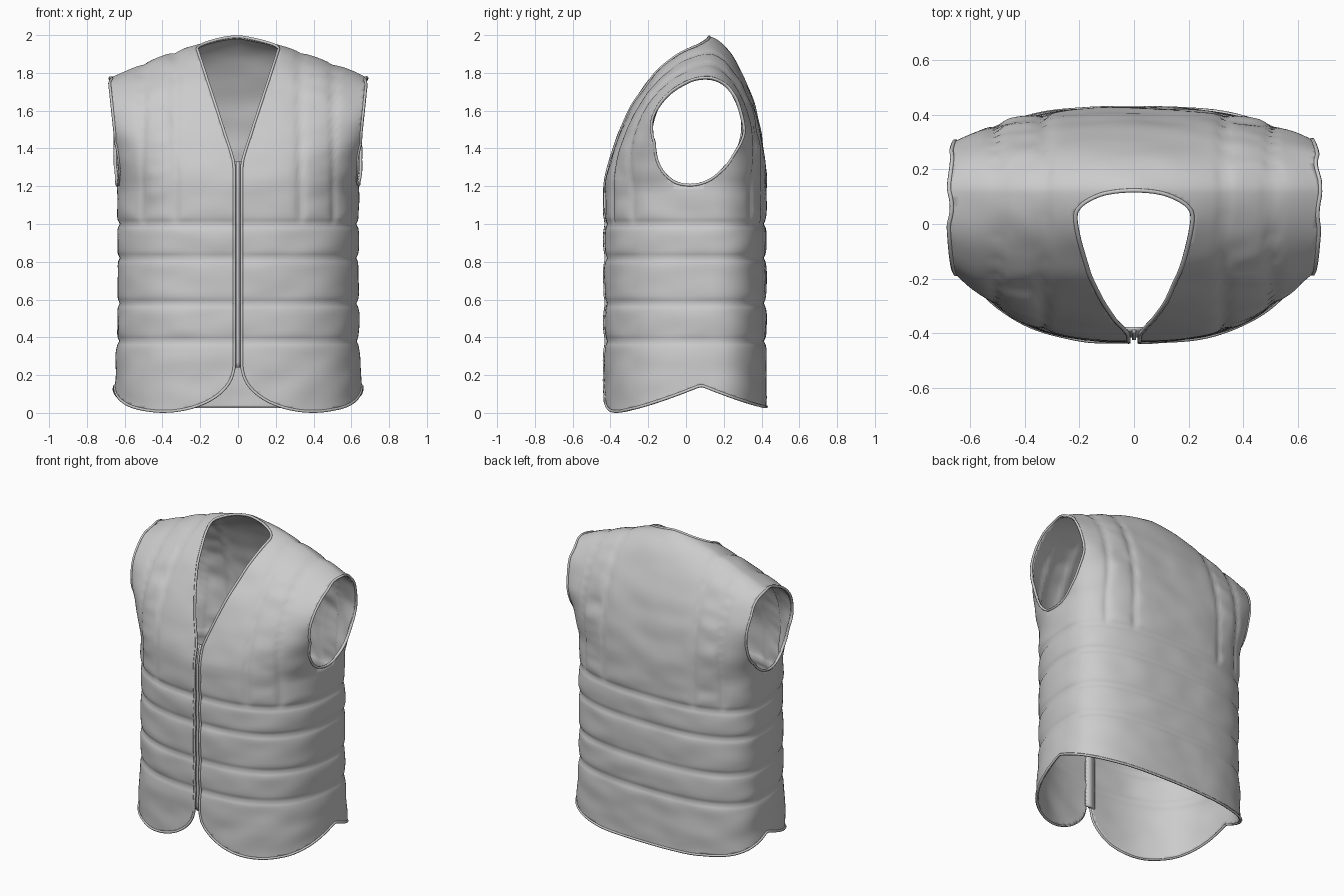
import bpy, bmesh, math
from mathutils import Vector, noise

if "Cube" in bpy.data.objects:
    bpy.data.objects.remove(bpy.data.objects["Cube"])

COLS, CHEST, RIDGE_Y = 240, 1.2, 0.12
FRONT, BACK = 0.545, 0.30          # depth in front of / behind the shoulder ridge
SEAMS_Z, SEAMS_X = (0.38, 0.58, 0.82, 1.0), (0.33, 0.505)


def shoulder_z(x):
    return 1.985 - 0.215 * (abs(x) / 0.68) ** 1.45


def dome(t, n):
    return max(0.0, 1 - t ** n) ** (1 / n)


def front_depth(t):
    return FRONT * dome(t, 1.4 + 0.3 * t)


def torso_point(phi, z, t):
    # rounded-box cross-section that closes into a sloping shoulder ridge as t -> 1
    c, s = math.cos(phi), math.sin(phi)
    n = 2.6 + 2.5 * t
    r = (abs(c) ** n + abs(s) ** n) ** (-1 / n)
    half = 0.634 + 0.05 * t + 0.19 * t * t + 0.022 * max(0.0, 1 - z / 0.5) ** 1.5
    x = half * c * r
    depth = front_depth(t) if s < 0 else BACK * dome(t, 1.78)
    if t > 0:
        z = CHEST + (shoulder_z(x) - CHEST) * t
    return Vector((x, RIDGE_Y + depth * s * r, z))


def quilting(p):
    # padded panels between stitched seams, plus soft cloth wrinkles
    ax = abs(p.x)
    d = min(abs(p.z - s) for s in SEAMS_Z)
    if p.z > 1.0:
        d = min([d] + [abs(ax - s) for s in SEAMS_X])
    out = 0.014 * (1 - math.exp(-d / 0.018)) - 0.008
    fade = min(1.0, d / 0.05)
    out += 0.007 * fade * noise.noise(Vector((p.x * 5, p.y * 5, p.z * 9)))
    if p.z > 1.0 and SEAMS_X[0] < ax < SEAMS_X[1]:
        out += 0.008 * fade * noise.noise(Vector((p.x * 4, p.y * 9, p.z * 14)))
    return out


def clip(verts, faces, keep):
    # trim the sheet along keep(v) = 0
    verts, val, cache, result = list(verts), [keep(v) for v in verts], {}, []
    for face in faces:
        poly = []
        for k, a in enumerate(face):
            b = face[(k + 1) % len(face)]
            if val[a] > 0:
                poly.append(a)
            if (val[a] > 0) != (val[b] > 0):
                key = (min(a, b), max(a, b))
                if key not in cache:
                    i, j = key
                    cache[key] = len(verts)
                    verts.append(verts[i].lerp(verts[j], val[i] / (val[i] - val[j])))
                poly.append(cache[key])
        if len(poly) > 2:
            result.append(poly)
    return verts, result


def hem(v):
    ax = abs(v.x)
    if v.y < 0.08:
        if ax < 0.4:
            u = min(1.0, (0.4 - ax) / 0.38)
            h = 0.24 * (1 - math.sqrt(1 - u * u))
        else:
            h = 0.14 * max(0.0, (v.y + 0.363) / 0.443) ** 1.3
    else:
        h = 0.025 + 0.115 * max(0.0, (0.42 - v.y) / 0.34) ** 1.2
    return v.z - h - 0.007


def neck_and_opening(v):
    vee = 0.02 + max(0.0, v.z - 1.33) * 0.19 / 0.58
    q = 1 - (max(0.0, v.y) / 0.125) ** 2.5
    return abs(v.x) - min(vee, 0.22 * math.copysign(math.sqrt(abs(q)), q))


def armhole(v):
    if abs(v.x) < 0.45:
        return 1.0
    cy = 0.06 + 0.14 * (v.z - 1.49)
    return (abs(v.y - cy) / 0.222) ** 2.1 + (abs(v.z - 1.49) / 0.285) ** 2.1 - 1


def shoulder_end(v):
    if v.z < 1.1:
        return 1.0
    return max(0.65, 0.632 + 0.05 * (v.z - 1.3) / 0.47) - abs(v.x)


def add_object(name, data):
    ob = bpy.data.objects.new(name, data)
    bpy.context.collection.objects.link(ob)
    return ob


def mesh_object(name, bm, thickness):
    me = bpy.data.meshes.new(name)
    bm.to_mesh(me)
    for p in me.polygons:
        p.use_smooth = True
    ob = add_object(name, me)
    mod = ob.modifiers.new("thickness", 'SOLIDIFY')
    mod.thickness, mod.offset = thickness, -1
    return ob


def fill(bm, verts, faces):
    bv = [bm.verts.new(v) for v in verts]
    for f in faces:
        try:
            bm.faces.new([bv[i] for i in f])
        except ValueError:
            pass


# vest body: full torso sheet
rows = [(-0.04 + 0.02 * i, 0.0) for i in range(62)]
rows += [(CHEST, math.sin(math.pi / 2 * i / 52)) for i in range(1, 53)]
grid = [torso_point(2 * math.pi * j / COLS, z, min(t, 1.0)) for z, t in rows for j in range(COLS)]
quads = [(i * COLS + j, i * COLS + (j + 1) % COLS,
          (i + 1) * COLS + (j + 1) % COLS, (i + 1) * COLS + j)
         for i in range(len(rows) - 1) for j in range(COLS)]
bm = bmesh.new()
fill(bm, grid, quads)
bmesh.ops.remove_doubles(bm, verts=bm.verts[:], dist=0.0005)
bm.normal_update()
moves = [(v, v.normal * quilting(v.co)) for v in bm.verts]
for v, m in moves:
    v.co += m
bm.verts.index_update()
verts = [v.co.copy() for v in bm.verts]
faces = [[v.index for v in f.verts] for f in bm.faces]
bm.free()

# trim hem, neckline with front opening, and armholes
for keep in (hem, neck_and_opening, shoulder_end, armhole):
    verts, faces = clip(verts, faces, keep)
bm = bmesh.new()
fill(bm, verts, faces)
bmesh.ops.delete(bm, geom=[v for v in bm.verts if not v.link_faces], context='VERTS')
bmesh.ops.remove_doubles(bm, verts=bm.verts[:], dist=0.003)
bm.normal_update()
mesh_object("vest_body", bm, 0.012)

# edge binding: tube along every open border
links = {}
for e in bm.edges:
    if len(e.link_faces) == 1:
        a, b = e.verts
        links.setdefault(a, []).append(b)
        links.setdefault(b, []).append(a)
curve = bpy.data.curves.new("edge_binding", 'CURVE')
curve.dimensions, curve.bevel_depth, curve.bevel_resolution = '3D', 0.008, 1
seen = set()
for start in links:
    if start in seen:
        continue
    loop, cur = [], start
    while cur is not None:
        seen.add(cur)
        loop.append(cur.co.copy())
        cur = next((n for n in links[cur] if n not in seen), None)
    if len(loop) < 20:
        continue
    for _ in range(2):
        loop = [(loop[k - 1] + 2 * p + loop[(k + 1) % len(loop)]) / 4 for k, p in enumerate(loop)]
    sp = curve.splines.new('POLY')
    sp.points.add(len(loop) - 1)
    for pt, p in zip(sp.points, loop):
        pt.co = (p.x, p.y, p.z, 1)
    sp.use_cyclic_u = sp.use_smooth = True
add_object("edge_binding", curve)
bm.free()


# zip: strips that follow the front centre line
def zip_strip(name, x0, x1, lift, thickness):
    pts, n = [], 40
    for i in range(n + 1):
        z = 0.24 + 1.09 * i / n
        t = max(0.0, z - CHEST) / (shoulder_z(0) - CHEST)
        y = RIDGE_Y - front_depth(t) - lift
        pts += [Vector((x0, y, z)), Vector((x1, y, z))]
    b = bmesh.new()
    fill(b, pts, [(2 * i, 2 * i + 1, 2 * i + 3, 2 * i + 2) for i in range(n)])
    mesh_object(name, b, thickness)
    b.free()


zip_strip("zip_tape", -0.035, 0.035, -0.008, 0.012)
zip_strip("zip_teeth", -0.007, 0.007, 0.0, 0.01)
